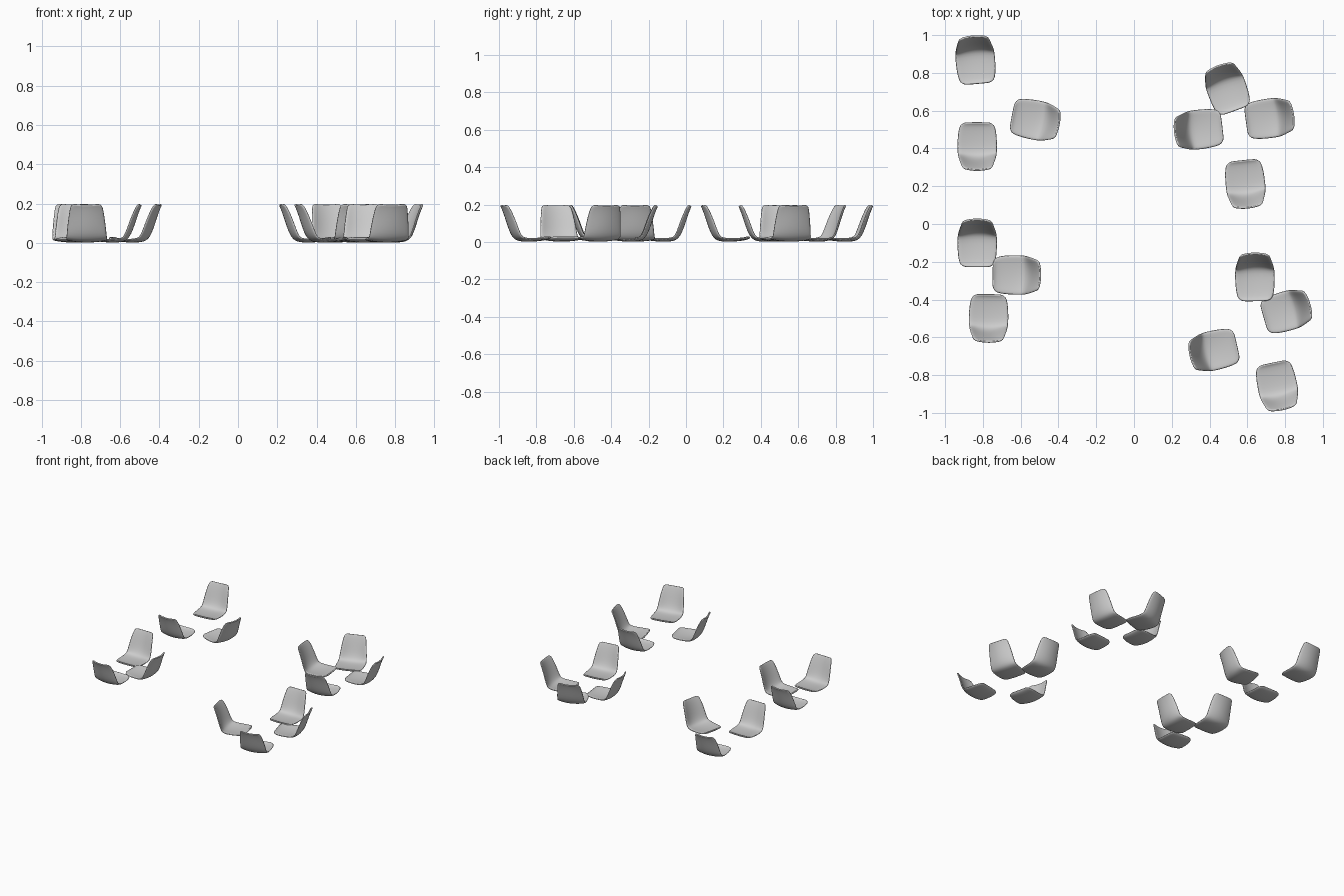
import bpy, bmesh, math
from mathutils import Vector

if "Cube" in bpy.data.objects:
    bpy.data.objects.remove(bpy.data.objects["Cube"])

# Centre line rows of the shell: y, z, half width, sideways cupping depth
ROWS = [
    (-0.127, 0.027, 0.062, 0.000), (-0.122, 0.021, 0.082, 0.003),
    (-0.108, 0.014, 0.096, 0.006), (-0.060, 0.008, 0.104, 0.009),
    (0.000, 0.006, 0.106, 0.011), (0.036, 0.010, 0.105, 0.014),
    (0.056, 0.023, 0.103, 0.018), (0.073, 0.050, 0.101, 0.022),
    (0.088, 0.090, 0.097, 0.023), (0.104, 0.140, 0.090, 0.020),
    (0.117, 0.175, 0.084, 0.016), (0.123, 0.188, 0.077, 0.013),
    (0.126, 0.193, 0.062, 0.009),
]
STEPS = 8


def shell_mesh():
    bm = bmesh.new()
    grid = []
    for i, (y, z, half, cup) in enumerate(ROWS):
        a, b = ROWS[max(i - 1, 0)], ROWS[min(i + 1, len(ROWS) - 1)]
        normal = Vector((0, -(b[1] - a[1]), b[0] - a[0])).normalized()
        row = []
        for j in range(STEPS + 1):
            u = 2 * j / STEPS - 1
            p = Vector((half * u, y, z)) + normal * cup * u * u
            row.append(bm.verts.new(p))
        grid.append(row)
    for r0, r1 in zip(grid, grid[1:]):
        for j in range(STEPS):
            bm.faces.new((r0[j], r0[j + 1], r1[j + 1], r1[j])).smooth = True
    mesh = bpy.data.meshes.new("chair_shell")
    bm.to_mesh(mesh)
    bm.free()
    return mesh


# Each chair: x, y, turn in degrees (0 = backrest towards +y)
CHAIRS = [
    (-0.84, 0.87, 5), (-0.83, 0.41, 180), (-0.52, 0.55, -101),
    (-0.83, -0.10, 0), (-0.62, -0.27, -91), (-0.77, -0.50, 179),
    (0.49, 0.72, 20), (0.34, 0.50, 97), (0.72, 0.56, -82),
    (0.59, 0.21, 186), (0.64, -0.28, 1), (0.81, -0.46, -74),
    (0.42, -0.67, 103), (0.76, -0.86, 192),
]

mesh = shell_mesh()
for n, (x, y, turn) in enumerate(CHAIRS, 1):
    chair = bpy.data.objects.new(f"chair_shell_{n}", mesh)
    bpy.context.collection.objects.link(chair)
    chair.location = (x, y, 0)
    chair.rotation_euler.z = math.radians(turn)
    # Moulded thickness with softly rounded rim
    solid = chair.modifiers.new("thickness", 'SOLIDIFY')
    solid.thickness = 0.011
    solid.offset = 0
    sub = chair.modifiers.new("smooth", 'SUBSURF')
    sub.levels = sub.render_levels = 1
